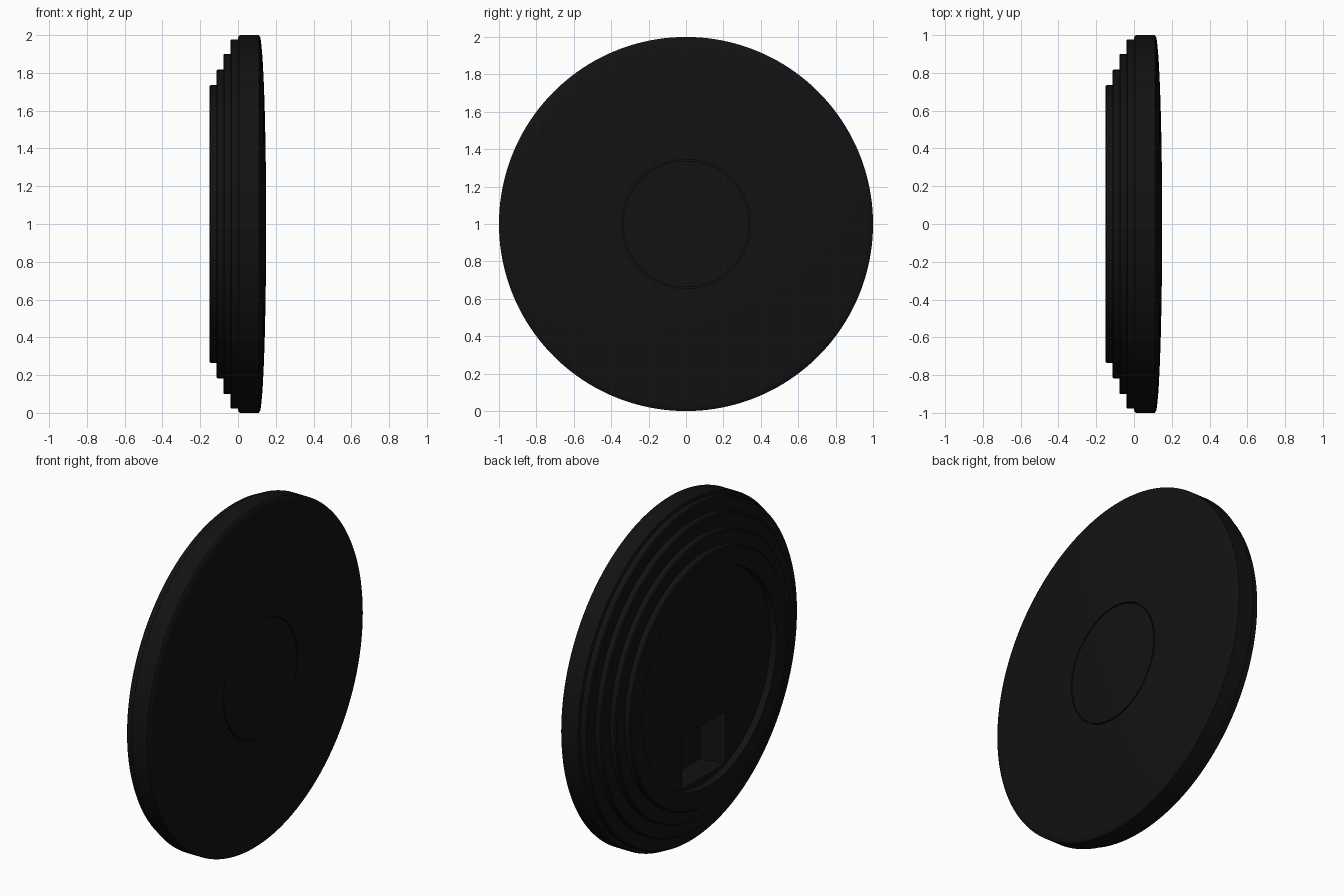
import bpy, bmesh, math
from mathutils import Vector, Matrix

if "Cube" in bpy.data.objects:
    bpy.data.objects.remove(bpy.data.objects["Cube"])

black = bpy.data.materials.new("black_plastic")
black.diffuse_color = (0.006, 0.006, 0.006, 1)
black.use_nodes = True
black.node_tree.nodes["Principled BSDF"].inputs["Base Color"].default_value = black.diffuse_color


def make_object(name, bm):
    bmesh.ops.recalc_face_normals(bm, faces=bm.faces)
    me = bpy.data.meshes.new(name)
    bm.to_mesh(me)
    bm.free()
    ob = bpy.data.objects.new(name, me)
    bpy.context.collection.objects.link(ob)
    me.materials.append(black)
    return ob


def lathe(name, profile, steps=160):
    """Revolve (x, radius) points about the x axis at z = 1."""
    bm = bmesh.new()
    vs = [bm.verts.new((x, 0, 1 + r)) for x, r in profile]
    es = [bm.edges.new(p) for p in zip(vs, vs[1:])]
    bmesh.ops.spin(bm, geom=vs + es, cent=(0, 0, 1), axis=(1, 0, 0),
                   angle=2 * math.pi, steps=steps, use_duplicate=False)
    bmesh.ops.remove_doubles(bm, verts=bm.verts, dist=1e-4)
    return make_object(name, bm)


def smooth(ob):
    bpy.ops.object.select_all(action='DESELECT')
    ob.select_set(True)
    bpy.context.view_layer.objects.active = ob
    bpy.ops.object.shade_smooth_by_angle(angle=math.radians(30))


def dome(r):
    return 0.112 + 0.037 * math.sqrt(max(0, 1 - r * r))


# Body: domed front, stepped back, shallow round recess
front = [(0.125, 0), (0.125, 0.345), (dome(0.345), 0.345)]
front += [(dome(r), r) for r in (0.37, 0.5, 0.6, 0.7, 0.78, 0.85, 0.9, 0.94, 0.97, 0.99)]
profile = front + [(0.11, 1.0), (0.012, 1.0), (0.004, 0.995), (0.0, 0.985)]
for x0, x1, r in ((0.0, -0.04, 0.978), (-0.04, -0.078, 0.9),
                  (-0.078, -0.115, 0.817), (-0.115, -0.152, 0.735)):
    profile += [(x0, r), (x1 + 0.006, r), (x1, r - 0.006)]
profile += [(-0.152, 0.625), (-0.115, 0.62), (-0.115, 0)]
body = lathe("body", profile)

# Cable socket: tapered pocket low in the recess
bm = bmesh.new()
section = [(-0.13, 0.42), (0.05, 0.40), (0.05, 0.64), (-0.13, 0.73)]
f = bm.faces.new([bm.verts.new((x, -0.2, z)) for x, z in section])
ext = bmesh.ops.extrude_face_region(bm, geom=[f])["geom"]
bmesh.ops.translate(bm, vec=(0, 0.4, 0),
                    verts=[g for g in ext if isinstance(g, bmesh.types.BMVert)])
cutter = make_object("socket_cutter", bm)
cutter.hide_render = True

cut = body.modifiers.new("socket", 'BOOLEAN')
cut.operation = 'DIFFERENCE'
cut.solver = 'EXACT'
cut.object = cutter
bpy.context.view_layer.objects.active = body
bpy.ops.object.modifier_apply(modifier="socket")
bpy.data.objects.remove(cutter)
smooth(body)

# Centre button, separated from the body by a fine groove
button = lathe("centre_button", [(0.12, 0), (0.12, 0.338), (dome(0.338), 0.338),
                                 (dome(0.25), 0.25), (dome(0.12), 0.12), (dome(0), 0)])
smooth(button)
